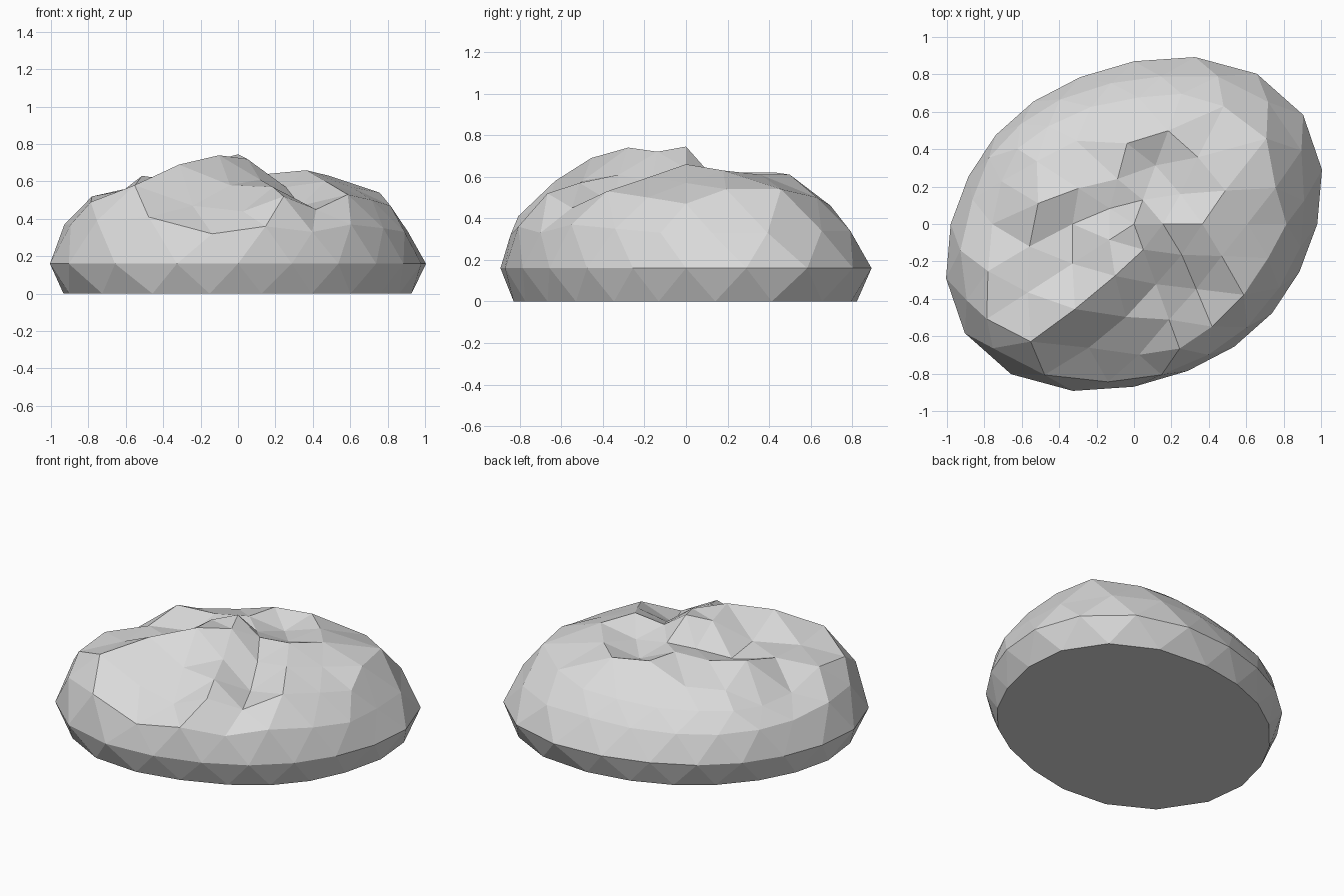
import bpy
import bmesh
import math

# Remove the default cube only
cube = bpy.data.objects.get("Cube")
if cube:
    bpy.data.objects.remove(cube, do_unlink=True)

HALF_WIDTH, HALF_DEPTH = 0.98, 0.87
RIM_HEIGHT, PEAK_HEIGHT = 0.16, 0.745
RIM = 6  # rings between the peak and the widest edge

# Hollows, ridges and gully carved in the top, ring by ring from the peak and
# counter-clockwise from the +x side: reach in percent of the full radius
REACH = {
    1: [63, 62, 65, 66, 66],
    2: [71, 70, 72, 65, 71, 75, 79, 75, 74, 72],
    3: [82, 78, 78, 80, 72, 87, 87, 78, 85, 95, 89, 83, 82, 76, 75],
    4: [93, 93, 105, 101, 94, 90, 89, 88, 88, 89,
        91, 98, 111, 106, 94, 93, 90, 88, 87, 88],
    5: [97, 106, 109, 105, 95, 91, 90, 90, 92, 93,
        100, 106, 112, 109, 102, 97, 93, 92, 92, 95],
}
# Height of the same points in hundredths of a unit
HEIGHT = {
    1: [64, 60, 59, 71, 72],
    2: [66, 58, 55, 62, 60, 55, 58, 74, 61, 57],
    3: [57, 63, 61, 61, 62, 53, 52, 63, 57, 56, 69, 58, 57, 47, 60],
    4: [47, 54, 54, 50, 46, 45, 44, 44, 44, 43,
        44, 52, 49, 58, 47, 44, 52, 45, 53, 50],
    5: [33, 33, 34, 34, 34, 33, 33, 33, 34, 34,
        37, 37, 39, 41, 32, 36, 33, 37, 35, 33],
}


def stretch(angle):
    """Skews the round plan into a slanted oval."""
    s = math.sin(2 * angle)
    return 1 + 0.11 * s + 0.04 * s * s


def turn(vert):
    """Angle around the vertical axis, starting just before the +x side."""
    return (math.atan2(vert.co.y, vert.co.x) + 0.01) % math.tau


def rings_from_peak(bm):
    """Groups vertices by their edge distance from the peak."""
    ring = [max(bm.verts, key=lambda v: v.co.z)]
    seen = set(ring)
    rings = []
    while ring:
        rings.append(sorted(ring, key=turn))
        following = {e.other_vert(v) for v in ring for e in v.link_edges} - seen
        seen |= following
        ring = list(following)
    return rings


def place(vert, radius, height):
    vert.co.x *= HALF_WIDTH * radius
    vert.co.y *= HALF_DEPTH * radius
    vert.co.z = height


# Faceted stone
bm = bmesh.new()
bmesh.ops.create_icosphere(bm, subdivisions=3, radius=1)
rings = rings_from_peak(bm)

# Cut away everything under the foot ring
buried = [v for ring in rings[RIM + 2:] for v in ring]
bmesh.ops.delete(bm, geom=buried, context='VERTS')

for level, ring in enumerate(rings[:RIM + 2]):
    for i, v in enumerate(ring):
        oval = stretch(math.atan2(v.co.y, v.co.x))
        if level == 0:
            place(v, 1, PEAK_HEIGHT)
        elif level < RIM:
            place(v, REACH[level][i] / 100, HEIGHT[level][i] / 100)
        elif level == RIM:
            place(v, oval, RIM_HEIGHT)
        else:
            place(v, oval * 0.96, 0)

# Flat underside
open_edges = [e for e in bm.edges if e.is_boundary]
bmesh.ops.contextual_create(bm, geom=open_edges)
bmesh.ops.recalc_face_normals(bm, faces=bm.faces)

mesh = bpy.data.meshes.new("stone")
bm.to_mesh(mesh)
bm.free()
stone = bpy.data.objects.new("stone", mesh)
bpy.context.collection.objects.link(stone)

# Stone colour
grey = bpy.data.materials.new("stone grey")
grey.use_nodes = True
colour = (0.7, 0.7, 0.7, 1)
grey.diffuse_color = colour
grey.node_tree.nodes["Principled BSDF"].inputs["Base Color"].default_value = colour
mesh.materials.append(grey)
